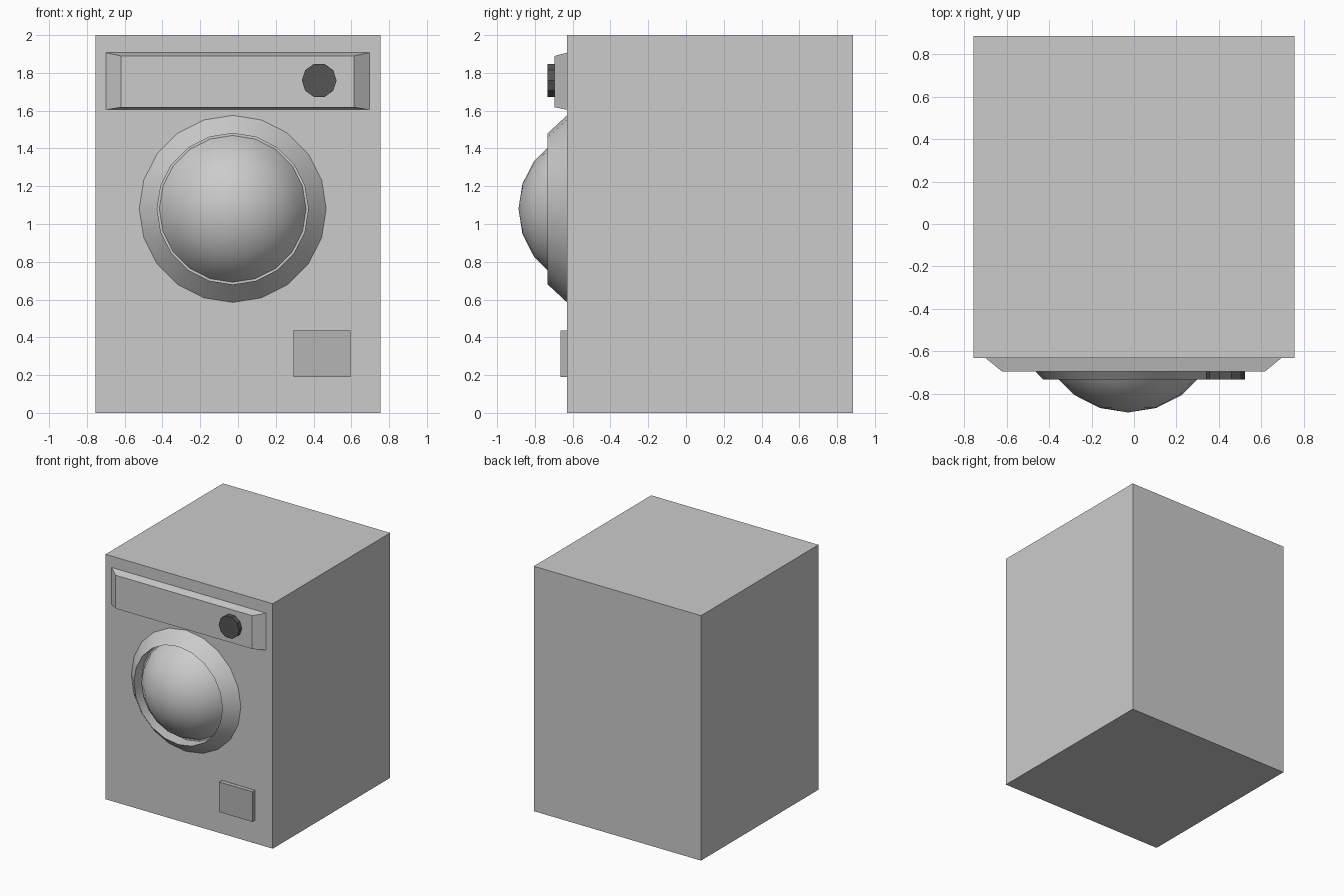
import bpy, bmesh, math

if "Cube" in bpy.data.objects:
    bpy.data.objects.remove(bpy.data.objects["Cube"])

FRONT = -0.63   # y of the cabinet's front face


def finish(name, bm, color=None, smooth=False):
    bmesh.ops.recalc_face_normals(bm, faces=bm.faces)
    mesh = bpy.data.meshes.new(name)
    bm.to_mesh(mesh)
    bm.free()
    obj = bpy.data.objects.new(name, mesh)
    bpy.context.collection.objects.link(obj)
    if color:
        mat = bpy.data.materials.new(name + "_grey")
        mat.diffuse_color = (color, color, color, 1)
        mat.use_nodes = True
        mat.node_tree.nodes["Principled BSDF"].inputs["Base Color"].default_value = mat.diffuse_color
        mesh.materials.append(mat)
    if smooth:
        bpy.ops.object.select_all(action='DESELECT')
        obj.select_set(True)
        bpy.context.view_layer.objects.active = obj
        bpy.ops.object.shade_smooth_by_angle(angle=math.radians(30))
    return obj


def block(name, back, front, y_back, y_front, color=None):
    """Box between two (x0, x1, z0, z1) rectangles, so it can taper."""
    bm = bmesh.new()
    loops = []
    for (x0, x1, z0, z1), y in ((back, y_back), (front, y_front)):
        loops.append([bm.verts.new((x, y, z))
                      for x, z in ((x0, z0), (x1, z0), (x1, z1), (x0, z1))])
    a, b = loops
    bm.faces.new(a)
    bm.faces.new(b)
    for i in range(4):
        j = (i + 1) % 4
        bm.faces.new((a[i], a[j], b[j], b[i]))
    return finish(name, bm, color)


def turned(name, profile, cx, cz, sides, color=None, smooth=False):
    """Revolve a (radius, y) profile about an axis along y."""
    bm = bmesh.new()
    pts = [bm.verts.new((cx + r, y, cz)) for r, y in profile]
    edges = [bm.edges.new(p) for p in zip(pts, pts[1:])]
    bmesh.ops.spin(bm, geom=pts + edges, cent=(cx, 0, cz), axis=(0, 1, 0),
                   angle=math.tau, steps=sides, use_duplicate=False)
    bmesh.ops.remove_doubles(bm, verts=bm.verts, dist=1e-4)
    return finish(name, bm, color, smooth)


# Cabinet
side = (-0.755, 0.755, 0, 2)
block("cabinet", side, side, 0.885, FRONT)

# Control panel with bevelled border
block("control_panel", (-0.70, 0.695, 1.605, 1.907),
      (-0.62, 0.615, 1.618, 1.89), FRONT, -0.695)

# Control dial
turned("dial", [(0, -0.695), (0.092, -0.695), (0.092, -0.732), (0, -0.732)],
       0.43, 1.76, 10, color=0.09)

# Door ring: sloped outside, straight inner wall
turned("door_ring", [(0.495, FRONT), (0.40, -0.732), (0.40, FRONT)],
       -0.028, 1.08, 20, smooth=True)

# Domed door glass: front cap of a sphere
R = 0.43
cap = [(R * math.sin(a), -0.457 - R * math.cos(a))
       for a in (math.radians(18 * i) for i in range(5))]
turned("door_glass", cap, -0.028, 1.08, 20, smooth=True)

# Filter hatch
hatch = (0.295, 0.595, 0.19, 0.435)
block("filter_hatch", hatch, hatch, FRONT, -0.665, color=0.46)
